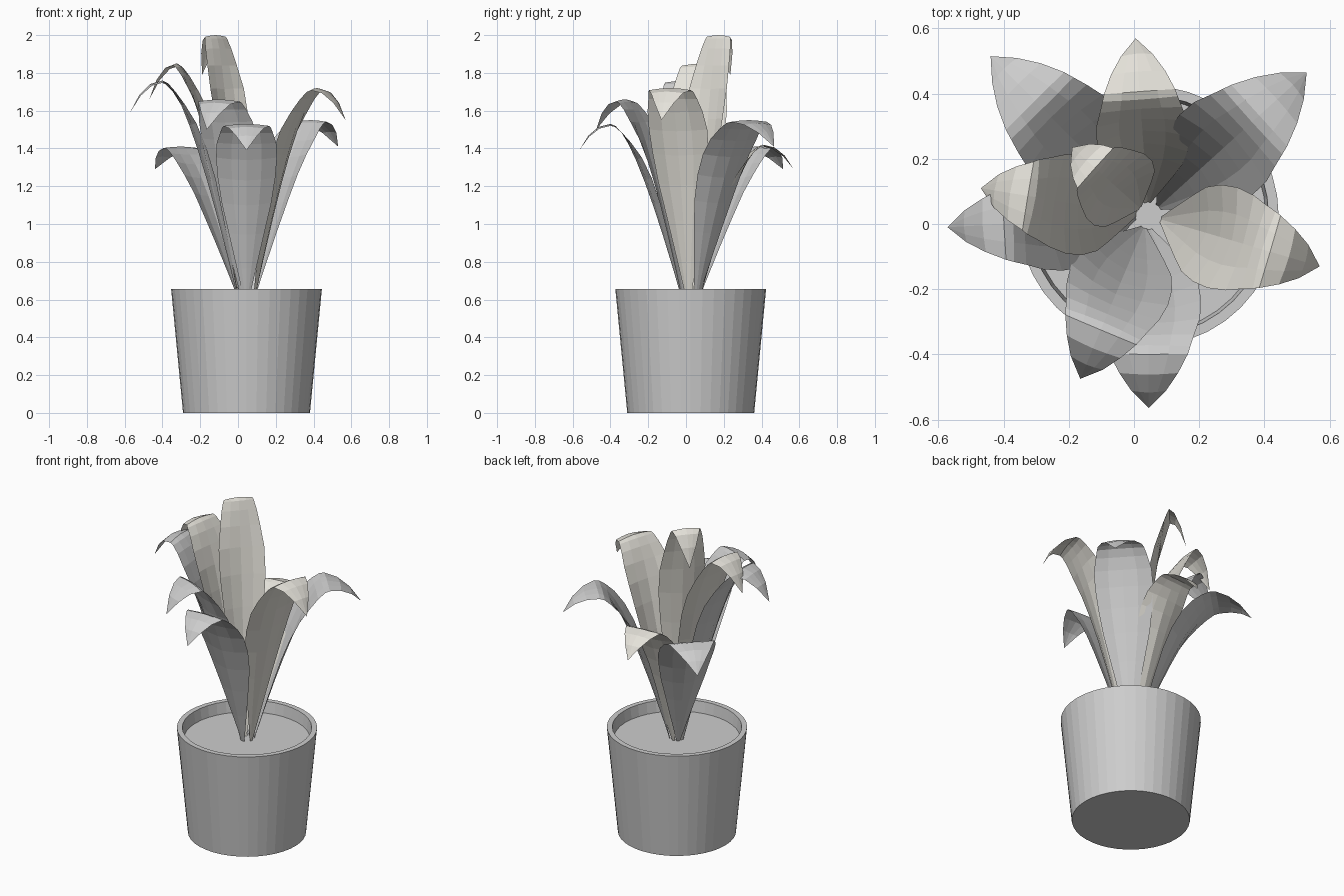
import bpy, bmesh, math
from mathutils import Vector

if "Cube" in bpy.data.objects:
    bpy.data.objects.remove(bpy.data.objects["Cube"])


def material(name, r, g, b):
    mat = bpy.data.materials.new(name)
    mat.diffuse_color = (r, g, b, 1)
    mat.use_nodes = True
    mat.node_tree.nodes["Principled BSDF"].inputs["Base Color"].default_value = mat.diffuse_color
    return mat


grey = material("matte grey", 0.61, 0.61, 0.61)
warm = material("warm pale grey", 0.78, 0.76, 0.7)
CENTRE = Vector((0.045, 0.025, 0))


def add_object(name, bm, mat):
    mesh = bpy.data.meshes.new(name)
    bm.to_mesh(mesh)
    bm.free()
    mesh.materials.append(mat)
    obj = bpy.data.objects.new(name, mesh)
    bpy.context.collection.objects.link(obj)
    return obj


def lathe(name, profile, sides=40, cap_first=False, cap_last=False):
    """Turn a (radius, height) profile around the pot axis."""
    bm = bmesh.new()
    rings = []
    for r, z in profile:
        rings.append([bm.verts.new(CENTRE + Vector((r * math.cos(a), r * math.sin(a), z)))
                      for a in (math.tau * i / sides for i in range(sides))])
    for lo, hi in zip(rings, rings[1:]):
        for i in range(sides):
            j = (i + 1) % sides
            bm.faces.new((lo[i], lo[j], hi[j], hi[i]))
    if cap_first:
        bm.faces.new(rings[0][::-1])
    if cap_last:
        bm.faces.new(rings[-1])
    return add_object(name, bm, grey)


# Tapered pot with a thin rim, and the soil disc set inside it
lathe("pot", [(0.336, 0), (0.399, 0.655), (0.368, 0.655), (0.358, 0.58)], cap_first=True)
lathe("soil", [(0.359, 0.57), (0.359, 0.585)], cap_last=True)

# Half-width of a leaf, and how far its edges curl inward, along its length
WIDTH = [(0, 0.004), (0.2, 0.062), (0.45, 0.135), (0.6, 0.162), (0.7, 0.16),
         (0.83, 0.118), (0.92, 0.06), (1, 0)]
CUP = [(0, 0.28), (0.3, 0.3), (0.5, 0.31), (0.65, 0.2), (0.83, -0.1), (1, -0.16)]


def along(table, t):
    for (a, va), (b, vb) in zip(table, table[1:]):
        if t <= b:
            return va + (vb - va) * (t - a) / (b - a)
    return table[-1][1]


def bend(a, b, c, t):
    return a * (1 - t) ** 2 + b * 2 * t * (1 - t) + c * t * t


def leaf(name, tip_x, tip_y, tip_z, peak_z, peak_at, scale, mat):
    out = Vector((tip_x, tip_y, 0)) - CENTRE
    reach = out.length
    out.normalize()
    side = Vector((-out.y, out.x, 0))
    # Centre line: straight rising stem, bending over at the peak to the tip
    root = Vector((0.035, 0.56))
    peak = Vector((reach * peak_at, peak_z))
    tip = Vector((reach, tip_z))
    rise = Vector((root.x + (peak.x - root.x) * 0.7, peak_z))
    fall = Vector((peak.x + (tip.x - peak.x) * 0.6, peak_z))
    line = [bend(root, rise, peak, i / 9) for i in range(9)]
    line += [bend(peak, fall, tip, i / 3) for i in range(4)]
    length = [0]
    for a, b in zip(line, line[1:]):
        length.append(length[-1] + (b - a).length)

    bm = bmesh.new()
    rows = []
    for k, p in enumerate(line):
        d = (line[min(k + 1, len(line) - 1)] - line[max(k - 1, 0)]).normalized()
        normal = out * -d.y + Vector((0, 0, d.x))
        t = min(1, length[k] / length[-1])
        w = along(WIDTH, t) * scale
        cup = along(CUP, t) * w
        mid = CENTRE + out * p.x + Vector((0, 0, p.y))
        if k == len(line) - 1:
            rows.append([bm.verts.new(mid)] * 5)
        else:
            rows.append([bm.verts.new(mid + side * w * s + normal * cup * abs(s) ** 1.7)
                         for s in (-1, -0.5, 0, 0.5, 1)])
    for lo, hi in zip(rows, rows[1:]):
        for i in range(4):
            quad = [lo[i], hi[i], hi[i + 1], lo[i + 1]]
            bm.faces.new(list(dict.fromkeys(quad))[::-1])
    add_object(name, bm, mat)


# Leaves: tip position, peak height, where the peak falls, width scale
leaf("leaf_back_left", -0.44, 0.515, 1.29, 1.41, 0.72, 1.0, grey)
leaf("leaf_back", 0.005, 0.57, 1.29, 1.42, 0.70, 0.88, warm)
leaf("leaf_back_right", 0.53, 0.465, 1.41, 1.55, 0.70, 1.03, grey)
leaf("leaf_right", 0.57, -0.13, 1.55, 1.72, 0.71, 1.0, warm)
leaf("leaf_front", 0.045, -0.565, 1.39, 1.53, 0.72, 1.0, grey)
leaf("leaf_front_left", -0.165, -0.475, 1.50, 1.66, 0.70, 1.0, grey)
leaf("leaf_left", -0.572, -0.01, 1.59, 1.76, 0.72, 0.95, grey)
leaf("leaf_upper_left", -0.47, 0.11, 1.66, 1.85, 0.72, 0.97, warm)
leaf("leaf_tallest", -0.19, 0.235, 1.79, 2.0, 0.70, 0.83, warm)
